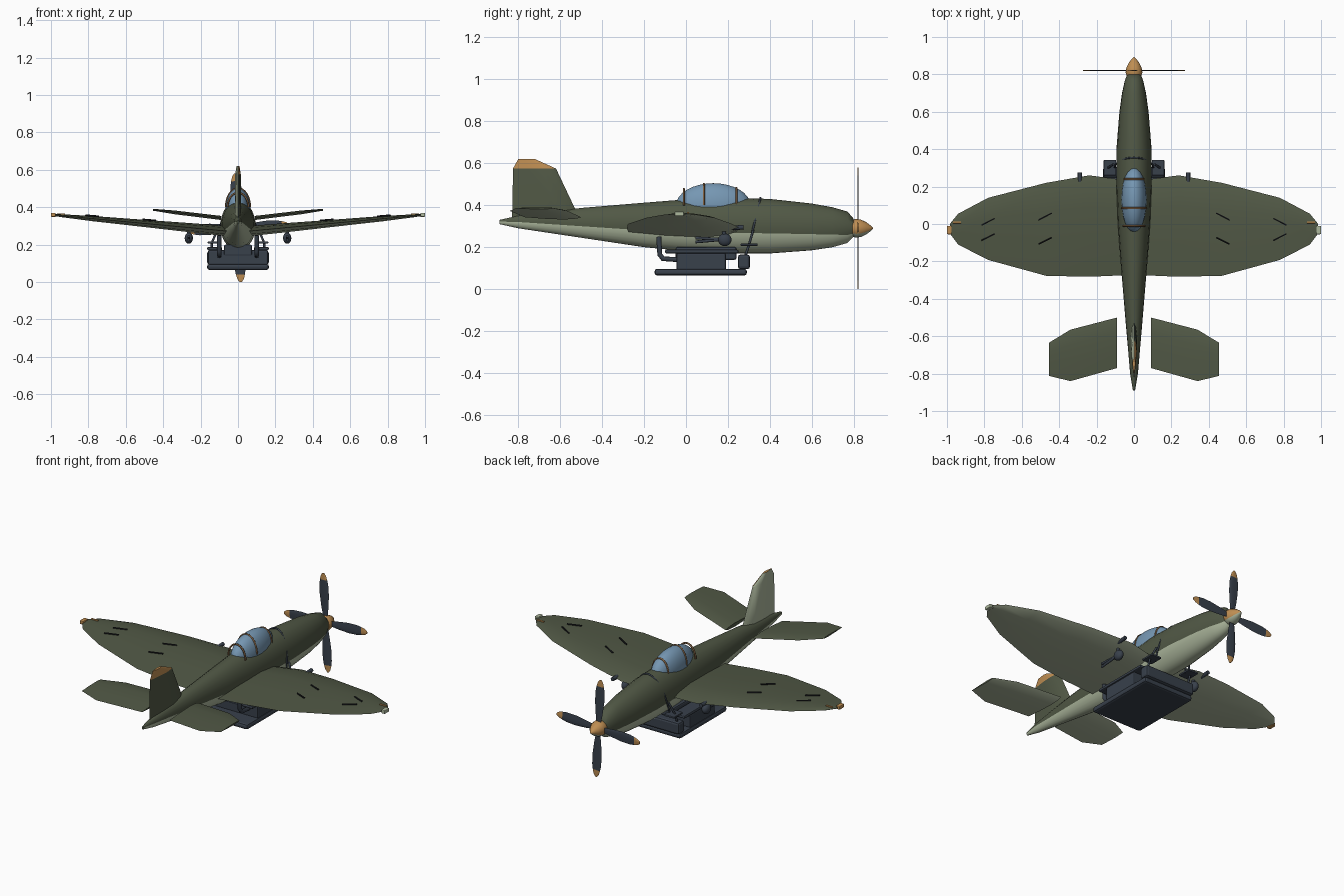
import bpy
import bmesh
from math import sin, cos, pi, asin, radians
from mathutils import Vector, Matrix

if "Cube" in bpy.data.objects:
    bpy.data.objects.remove(bpy.data.objects["Cube"], do_unlink=True)


def material(name, colour):
    mat = bpy.data.materials.new(name)
    mat.use_nodes = True
    mat.diffuse_color = (*colour, 1)
    mat.node_tree.nodes["Principled BSDF"].inputs["Base Color"].default_value = (*colour, 1)
    return mat


green = material("olive green", (0.082, 0.098, 0.06))
pale = material("pale grey green", (0.42, 0.48, 0.34))
orange = material("orange", (0.52, 0.27, 0.085))
slate = material("dark slate", (0.04, 0.052, 0.071))
glass = material("canopy blue", (0.18, 0.31, 0.45))
bronze = material("bronze frame", (0.22, 0.12, 0.055))
black = material("near black", (0.012, 0.013, 0.015))


def finish(name, bm, mats, smooth=35):
    bmesh.ops.recalc_face_normals(bm, faces=bm.faces)
    mesh = bpy.data.meshes.new(name)
    bm.to_mesh(mesh)
    bm.free()
    for mat in mats:
        mesh.materials.append(mat)
    obj = bpy.data.objects.new(name, mesh)
    bpy.context.collection.objects.link(obj)
    if smooth:
        bpy.ops.object.select_all(action="DESELECT")
        obj.select_set(True)
        bpy.context.view_layer.objects.active = obj
        bpy.ops.object.shade_smooth_by_angle(angle=radians(smooth))
    return obj


def loft(name, rings, mats, rule, smooth=35):
    """Skin closed rings; rule(ring number, point number) picks the colour."""
    bm = bmesh.new()
    rows = [[bm.verts.new(p) for p in ring] for ring in rings]
    count = len(rows[0])
    for r in range(len(rows) - 1):
        for k in range(count):
            n = (k + 1) % count
            face = bm.faces.new((rows[r][k], rows[r][n], rows[r + 1][n], rows[r + 1][k]))
            face.material_index = rule(r, k)
    bm.faces.new(rows[0])
    bm.faces.new(rows[-1]).material_index = rule(len(rows) - 2, 0)
    return finish(name, bm, mats, smooth)


def foil(name, stations, place, mats, rule):
    """Wing-like surface from (span, leading, trailing, thickness) stations."""
    chord = (0, 0.08, 0.3, 0.65, 1)
    depth = (0, 0.6, 1, 0.65, 0)
    rings = []
    for span, lead, trail, thick in stations:
        upper = [(lead + (trail - lead) * c, thick * d / 2) for c, d in zip(chord, depth)]
        lower = [(y, -h) for y, h in upper[-2:0:-1]]
        rings.append([place(span, y, h) for y, h in upper + lower])
    return loft(name, rings, mats, rule)


def underside(r, k):
    return int(k >= 4)


def box(name, low, high, mat, bevel=0.008):
    bm = bmesh.new()
    bmesh.ops.create_cube(bm, size=1)
    low, high = Vector(low), Vector(high)
    for v in bm.verts:
        v.co = (low + high) / 2 + v.co * (high - low)
    obj = finish(name, bm, [mat], 0)
    mod = obj.modifiers.new("Bevel", "BEVEL")
    mod.width, mod.segments = bevel, 2


def rod(name, start, end, radius, mat, sides=12):
    start, end = Vector(start), Vector(end)
    axis = end - start
    turn = axis.to_track_quat("Z", "Y").to_matrix().to_4x4()
    bm = bmesh.new()
    bmesh.ops.create_cone(bm, cap_ends=True, segments=sides, radius1=radius, radius2=radius,
                          depth=axis.length, matrix=Matrix.Translation((start + end) / 2) @ turn)
    finish(name, bm, [mat])


def ball(name, centre, size, mat):
    bm = bmesh.new()
    bmesh.ops.create_uvsphere(bm, u_segments=24, v_segments=16, radius=1)
    for v in bm.verts:
        v.co = Vector(centre) + v.co * Vector(size)
    finish(name, bm, [mat])


def pipe(name, points, radius, mat):
    curve = bpy.data.curves.new(name, "CURVE")
    curve.dimensions = "3D"
    curve.bevel_depth, curve.bevel_resolution, curve.use_fill_caps = radius, 2, True
    spline = curve.splines.new("POLY")
    spline.points.add(len(points) - 1)
    for point, co in zip(spline.points, points):
        point.co = (*co, 1)
    curve.materials.append(mat)
    bpy.context.collection.objects.link(bpy.data.objects.new(name, curve))


# Fuselage: y, top, bottom, half width, height of the paint split
body = [(-0.89, 0.33, 0.31, 0.006, 0.322), (-0.8, 0.35, 0.29, 0.021, 0.32),
        (-0.5, 0.387, 0.245, 0.047, 0.3), (-0.2, 0.412, 0.2, 0.072, 0.28),
        (0, 0.428, 0.18, 0.086, 0.272), (0.2, 0.436, 0.17, 0.094, 0.268),
        (0.4, 0.43, 0.17, 0.094, 0.266), (0.6, 0.408, 0.185, 0.078, 0.262),
        (0.7, 0.39, 0.2, 0.064, 0.26), (0.77, 0.37, 0.22, 0.049, 0.258), (0.8, 0.335, 0.25, 0.036, 0.265)]
ARC = 12
rings = []
for y, top, bottom, half, split in body:
    mid, tall = (top + bottom) / 2, (top - bottom) / 2
    a = asin((split - mid) / tall)
    angles = [a + (pi - 2 * a) * k / ARC for k in range(ARC)]
    angles += [pi - a + (pi + 2 * a) * k / ARC for k in range(ARC)]
    rings.append([(half * cos(t), y, mid + tall * sin(t)) for t in angles])
loft("fuselage", rings, [green, pale], lambda r, k: int(k >= ARC), 50)

# Wings, tailplanes and what hangs from them
wing = [(0.05, 0.235, -0.274, 0.055), (0.24, 0.26, -0.282, 0.05), (0.47, 0.22, -0.277, 0.04),
        (0.78, 0.14, -0.192, 0.028), (0.94, 0.055, -0.11, 0.016), (0.985, 0, -0.05, 0.01)]
tail = [(0.09, -0.5, -0.77, 0.022), (0.34, -0.565, -0.84, 0.02), (0.455, -0.635, -0.812, 0.01)]


def wing_z(x):
    return 0.267 + 0.093 * x


for side, word in ((1, "right"), (-1, "left")):
    def pair_box(name, low, high, mat, bevel):
        xs = sorted((side * low[0], side * high[0]))
        box(word + name, (xs[0], *low[1:]), (xs[1], *high[1:]), mat, bevel)

    foil(word + "_wing", wing, lambda s, y, h: (side * s, y, wing_z(s) + h), [green, pale], underside)
    foil(word + "_tailplane", tail, lambda s, y, h: (side * s, y, 0.332 + 0.12 * s + h),
         [green, pale], underside)
    pair_box("_tip_light", (0.975, -0.055, 0.348), (1, -0.01, 0.37), pale if side > 0 else orange, 0.005)
    pair_box("_tip_stripe", (0.925, 0.004, 0.36), (0.968, 0.014, 0.367), orange, 0.001)
    # Short dark slots on the upper surface
    for x, y, rise in ((0.475, 0.04, 0.018), (0.475, -0.09, 0.018),
                       (0.78, 0.012, 0.018), (0.78, -0.07, -0.018 * side)):
        z = wing_z(x) + (0.021 if x < 0.6 else 0.015)
        rod(word + "_wing_slot", (side * (x - 0.035), y + rise, z - 0.003),
            (side * (x + 0.035), y - rise, z + 0.003), 0.0045, black, sides=6)
    # Underwing guns
    x = side * 0.263
    ball(word + "_gun_turret", (x, 0.185, 0.235), (0.022, 0.032, 0.03), slate)
    for z in (0.225, 0.244):
        rod(word + "_gun_barrel", (x, 0.18, 0.237), (x, 0.045, z), 0.007, slate)
    rod(word + "_gun_mount", (x, 0.185, 0.24), (x, 0.18, 0.285), 0.01, slate)
    rod(word + "_muzzle", (side * 0.29, 0.18, 0.29), (side * 0.29, 0.275, 0.295), 0.011, slate)
    # Pipes, rails and struts of the belly carrier
    pipe(word + "_rear_pipe", [(side * 0.1, -0.13, 0.25), (side * 0.1, -0.125, 0.165),
                               (side * 0.1, -0.11, 0.145), (side * 0.1, -0.03, 0.14)], 0.012, slate)
    pipe(word + "_front_strut", [(side * 0.14, 0.28, 0.15), (side * 0.14, 0.3, 0.21),
                                 (side * 0.11, 0.32, 0.28)], 0.006, slate)
    pair_box("_pedal", (0.095, 0.26, 0.206), (0.162, 0.342, 0.217), slate, 0.003)
    pair_box("_rail", (0.085, -0.1, 0.17), (0.165, 0.25, 0.188), slate, 0.007)

# Fin: dark with an orange cap on one side, pale on the other
fin = [(0.33, -0.52, -0.83, 0.036), (0.385, -0.53, -0.828, 0.034),
       (0.575, -0.62, -0.825, 0.03), (0.62, -0.72, -0.8, 0.016)]
foil("fin", fin, lambda s, y, h: (h, y, s), [green, pale, orange],
     lambda r, k: 1 if k >= 4 else (2 if r == 2 else 0))

# Canopy: half sunken glass ellipsoid with bowed frames
canopy_mid, canopy_long, canopy_wide, canopy_base, canopy_tall = 0.13, 0.177, 0.067, 0.4, 0.105
ball("canopy", (0, canopy_mid, canopy_base), (canopy_wide, canopy_long, canopy_tall), glass)


def hoop(name, y, wide, tall, base, radius, mat, lean=0):
    arc = [pi * k / 20 for k in range(21)]
    pipe(name, [(wide * cos(t), y + lean * sin(t), base + tall * sin(t)) for t in arc], radius, mat)


for y in (0.085, 0.24):
    fit = (1 - ((y - canopy_mid) / canopy_long) ** 2) ** 0.5
    hoop("canopy_frame", y, canopy_wide * fit, canopy_tall * fit, canopy_base, 0.005, bronze)
hoop("rear_canopy_frame", -0.01, 0.056, 0.078, canopy_base, 0.005, bronze)
hoop("fuselage_strap", 0.3, 0.104, 0.23, 0.205, 0.005, slate, 0.055)

# Belly carrier
box("carrier_deck", (-0.165, -0.15, 0.065), (0.165, 0.29, 0.097), slate, 0.012)
box("carrier_body", (-0.16, -0.045, 0.09), (0.16, 0.19, 0.172), slate)
box("carrier_front", (-0.165, 0.248, 0.095), (0.165, 0.305, 0.165), slate, 0.012)
box("carrier_pylon", (-0.075, -0.05, 0.14), (0.075, 0.24, 0.2), slate)

# Spinner with a pale lower face
hub = 0.29
profile = [(0.795, 0.04), (0.81, 0.045), (0.835, 0.041), (0.86, 0.029), (0.88, 0.014), (0.892, 0.003)]
loft("spinner", [[(r * cos(pi * k / 10), y, hub + r * sin(pi * k / 10)) for k in range(20)]
                 for y, r in profile], [orange, pale], lambda r, k: int(12 <= k <= 17), 50)

# Four propeller blades with coloured tips
blade = [(0.03, 0.014), (0.09, 0.023), (0.16, 0.03), (0.22, 0.029), (0.25, 0.024), (0.275, 0.017), (0.29, 0.006)]
for n in range(4):
    spin = Matrix.Translation((0, 0.82, hub)) @ Matrix.Rotation(radians(-3) + n * pi / 2, 4, "Y")
    reach = 1 if n % 2 == 0 else 0.94
    foil("propeller_blade", [(s, w, -w, 0.006) for s, w in blade],
         lambda s, w, h: spin @ Vector((w, h, s * reach)), [slate, orange],
         lambda r, k: int(r >= 4))
